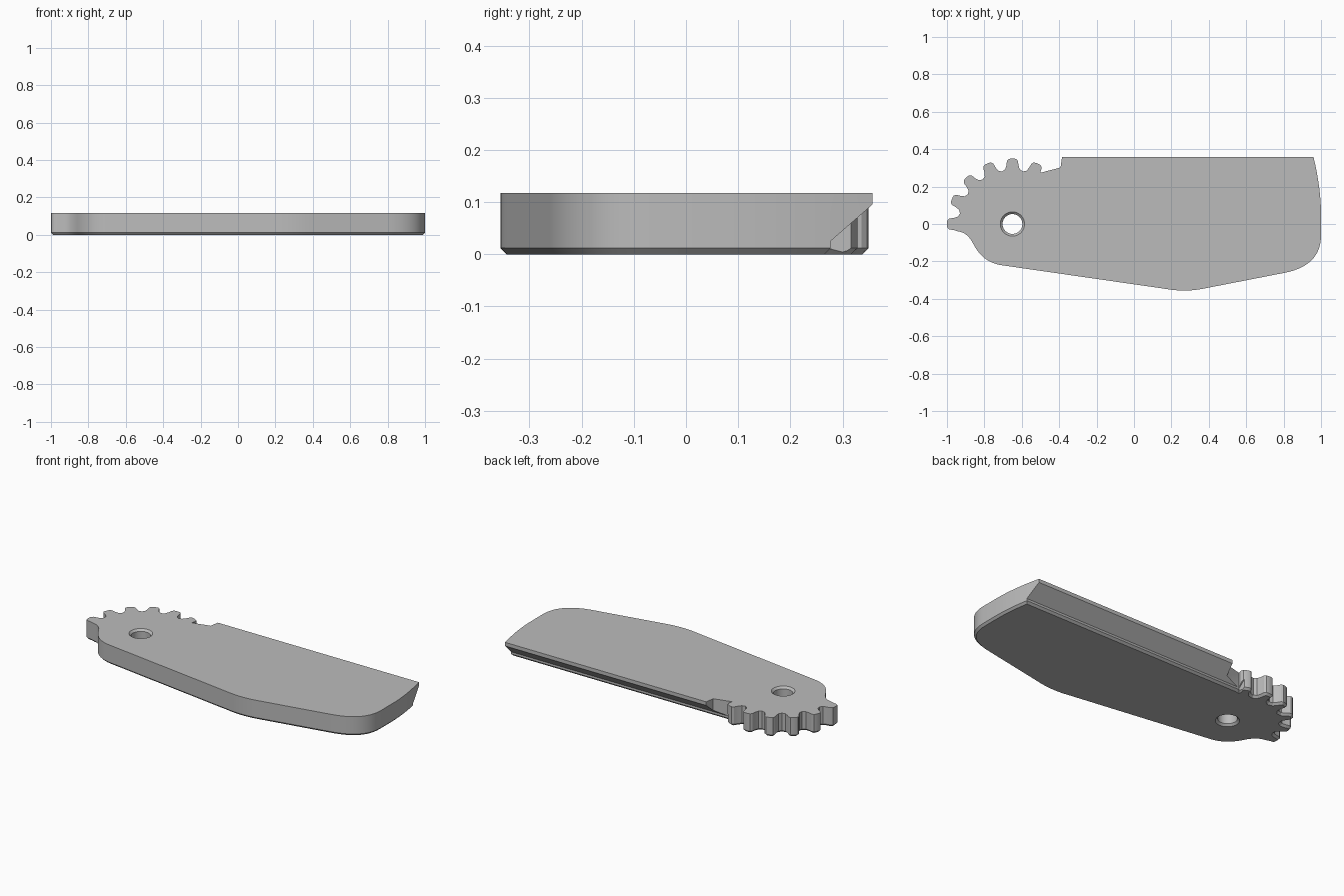
import bpy, bmesh, math
from mathutils import Vector

HEIGHT, CHAMFER = 0.117, 0.012
PIVOT = Vector((-0.65, 0.0))

cube = bpy.data.objects.get("Cube")
if cube:
    bpy.data.objects.remove(cube, do_unlink=True)

grey = bpy.data.materials.new("light grey")
grey.use_nodes = True
colour = (0.5, 0.5, 0.5, 1)
grey.diffuse_color = colour
grey.node_tree.nodes["Principled BSDF"].inputs["Base Color"].default_value = colour


def bend(a, b, c, steps=10):
    """Smooth corner from a to c, pulled towards b."""
    a, b, c = Vector(a), Vector(b), Vector(c)
    return [a.lerp(b, i / steps).lerp(b.lerp(c, i / steps), i / steps)
            for i in range(steps + 1)]


def polar(radius, degrees):
    t = math.radians(degrees)
    return PIVOT + radius * Vector((math.cos(t), math.sin(t)))


def tooth(angle):
    """One gear tooth, from root to root."""
    half = [(0.295, 7.6), (0.315, 5.9), (0.338, 5.0), (0.348, 3.4), (0.35, 1.5)]
    return ([polar(r, angle - d) for r, d in half]
            + [polar(r, angle + d) for r, d in reversed(half)])


def inset(points, distance):
    """Mitred inward offset of a counterclockwise outline."""
    result = []
    for i, p in enumerate(points):
        d1 = (p - points[i - 1]).normalized()
        d2 = (points[(i + 1) % len(points)] - p).normalized()
        n1, n2 = Vector((-d1.y, d1.x)), Vector((-d2.y, d2.x))
        result.append(p + (n1 + n2) * distance / max(1 + n1.dot(n2), 0.4))
    return result


def skin(name, loops):
    """Closed solid through a stack of matching loops."""
    bm = bmesh.new()
    rings = [[bm.verts.new(p) for p in loop] for loop in loops]
    for low, high in zip(rings, rings[1:]):
        for i in range(len(low)):
            j = (i + 1) % len(low)
            bm.faces.new((low[i], low[j], high[j], high[i]))
    bm.faces.new(rings[0][::-1])
    bm.faces.new(rings[-1])
    bmesh.ops.recalc_face_normals(bm, faces=bm.faces)
    mesh = bpy.data.meshes.new(name)
    bm.to_mesh(mesh)
    bm.free()
    mesh.materials.append(grey)
    obj = bpy.data.objects.new(name, mesh)
    bpy.context.collection.objects.link(obj)
    return obj


# Plate outline: belly, rounded end, straight back, step, gear teeth, neck
outline = bend((0.17, -0.347), (0.28, -0.367), (0.39, -0.342))
outline += bend((0.8, -0.262), (1.0, -0.225), (1.0, -0.06), 14)
outline += bend((1.0, 0.05), (1.0, 0.19), (0.96, 0.357), 8)
outline += [Vector((-0.385, 0.357)), Vector((-0.393, 0.302)), Vector((-0.5, 0.274))]
for k in range(6):
    teeth = tooth(67.5 + 22.5 * k)
    outline += teeth[1:] if k == 0 else teeth
    if k < 5:
        outline.append(polar(0.286, 78.75 + 22.5 * k))
outline += bend(outline[-1], (-0.89, -0.045), (-0.86, -0.105), 8)[1:]
outline += bend((-0.86, -0.105), (-0.81, -0.205), (-0.71, -0.22))[1:]

plate = skin("geared_plate", [
    [(p.x, p.y, 0) for p in inset(outline, CHAMFER)],
    [(p.x, p.y, CHAMFER) for p in outline],
    [(p.x, p.y, HEIGHT) for p in outline]])

# Cutter for the pivot hole, flared at both ends
flare = [(0.085, -0.02), (0.053, CHAMFER), (0.053, HEIGHT - CHAMFER),
         (0.085, HEIGHT + 0.02)]
hole = skin("pivot_hole_cutter", [
    [(*(PIVOT + r * Vector((math.cos(a), math.sin(a)))), z)
     for a in [math.tau * i / 40 for i in range(40)]] for r, z in flare])

# Cutter for the sloped underside of the straight back edge
slope = [(0.245, -0.02), (0.277, CHAMFER), (0.277, 0.025), (0.357, 0.095),
         (0.437, 0.165), (0.5, 0.165), (0.5, -0.02)]
undercut = skin("back_bevel_cutter",
                [[(x, y, z) for y, z in slope] for x in (-0.502, 1.2)])

bpy.context.view_layer.objects.active = plate
for cutter in (hole, undercut):
    mod = plate.modifiers.new(cutter.name, 'BOOLEAN')
    mod.operation, mod.solver, mod.object = 'DIFFERENCE', 'EXACT', cutter
    bpy.ops.object.modifier_apply(modifier=mod.name)
    bpy.data.objects.remove(cutter, do_unlink=True)

bpy.ops.object.select_all(action='DESELECT')
plate.select_set(True)
bpy.ops.object.shade_smooth_by_angle(angle=math.radians(25))
